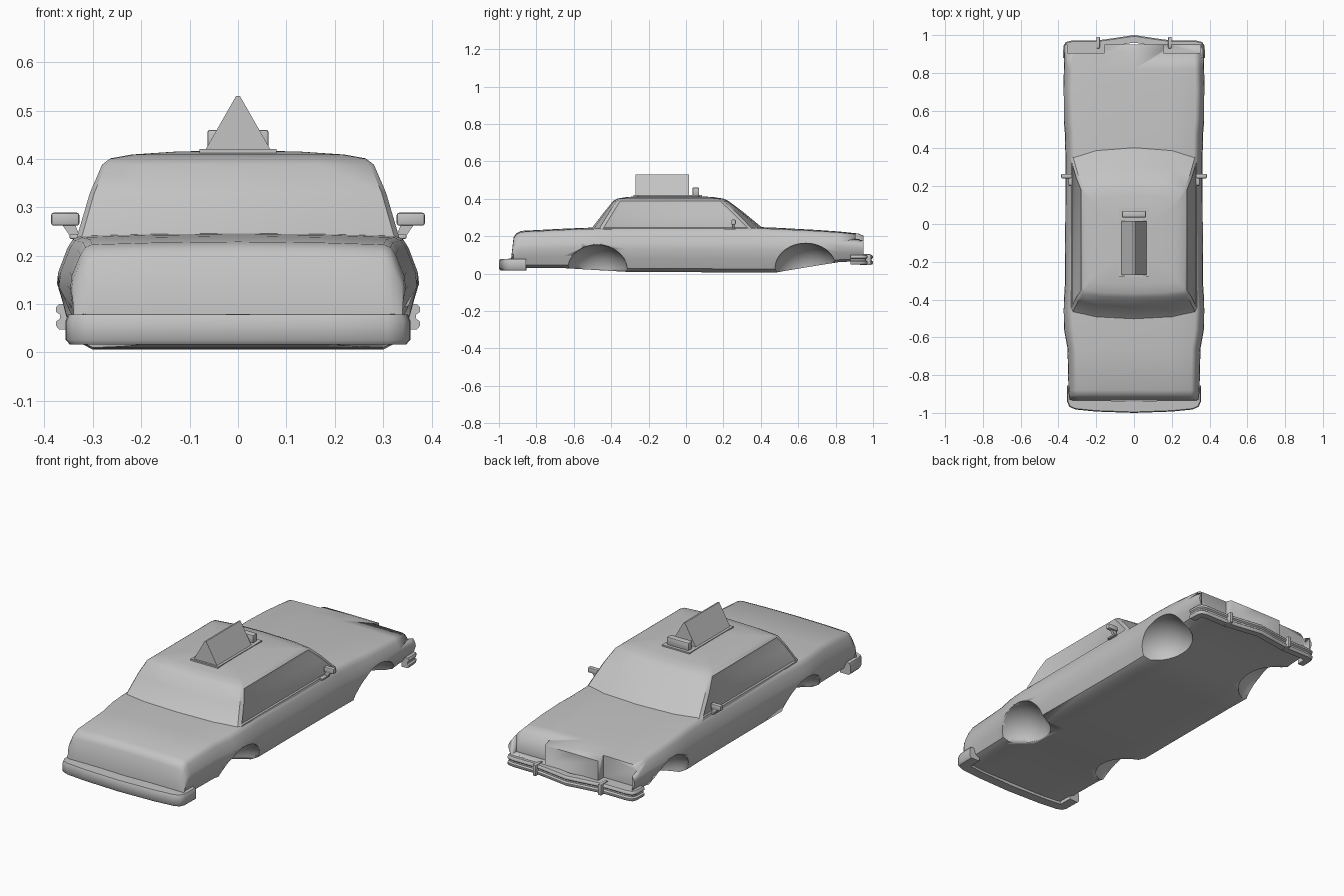
import bpy, bmesh, math
from mathutils import Vector

if "Cube" in bpy.data.objects:
    bpy.data.objects.remove(bpy.data.objects["Cube"])

grey = bpy.data.materials.new("plain_grey")
grey.use_nodes = True
grey.diffuse_color = (0.55, 0.55, 0.55, 1)
grey.node_tree.nodes["Principled BSDF"].inputs["Base Color"].default_value = grey.diffuse_color


def finish(name, bm, angle=40, bevel=0):
    """Turn a bmesh into a shaded object."""
    bmesh.ops.recalc_face_normals(bm, faces=bm.faces)
    if bevel:
        bmesh.ops.bevel(bm, geom=bm.edges[:], offset=bevel, segments=2,
                        affect='EDGES', profile=0.5)
    mesh = bpy.data.meshes.new(name)
    bm.to_mesh(mesh)
    bm.free()
    mesh.materials.append(grey)
    ob = bpy.data.objects.new(name, mesh)
    bpy.context.collection.objects.link(ob)
    bpy.ops.object.select_all(action='DESELECT')
    bpy.context.view_layer.objects.active = ob
    ob.select_set(True)
    bpy.ops.object.shade_smooth_by_angle(angle=math.radians(angle))
    return ob


def loft(rings, caps=True):
    """Bridge closed rings of points; returns the bmesh and its rows of faces."""
    bm = bmesh.new()
    vs = [[bm.verts.new(p) for p in ring] for ring in rings]
    n = len(vs[0])
    rows = [[bm.faces.new((a[i], a[(i + 1) % n], b[(i + 1) % n], b[i])) for i in range(n)]
            for a, b in zip(vs, vs[1:])]
    if caps:
        bm.faces.new(vs[0])
        bm.faces.new(vs[-1])
    return bm, rows


def mirrored(half):
    """Close a half outline whose first and last points lie on the centre line."""
    return half + [(-p[0], *p[1:]) for p in reversed(half[1:-1])]


def box(name, lo, hi, bevel=0):
    bm = bmesh.new()
    bmesh.ops.create_cube(bm, size=1)
    for v in bm.verts:
        v.co = [l + (c + 0.5) * (h - l) for l, h, c in zip(lo, hi, v.co)]
    return finish(name, bm, 40, bevel)


def sweep(name, half_path, profile):
    """Run an (outward, z) profile along a mirrored plan path."""
    path = [Vector(p) for p in half_path]
    path = [Vector((-p.x, p.y)) for p in reversed(path[1:])] + path
    facing = 1 if path[0].y > 0 else -1
    rings = []
    for i, p in enumerate(path):
        t = (path[min(i + 1, len(path) - 1)] - path[max(i - 1, 0)]).normalized()
        normal = Vector((-t.y, t.x)) * facing
        rings.append([(p.x + normal.x * u, p.y + normal.y * u, z) for u, z in profile])
    return finish(name, loft(rings)[0], 45)


# Lower body: sections along the length, as y, half width, top, bottom
stations = [(-.935, .338, .08, .03), (-.922, .342, .19, .03), (-.907, .345, .212, .03),
            (-.88, .347, .225, .03), (-.66, .352, .236, .03), (-.56, .370, .24, .024),
            (-.46, .375, .243, .018), (-.32, .366, .245, .01), (0, .364, .245, .008),
            (.35, .363, .246, .006), (.48, .366, .241, .006), (.56, .373, .237, .02),
            (.7, .375, .23, .043), (.82, .371, .222, .062), (.92, .369, .212, .066),
            (.95, .368, .2, .068)]
section = [(0, 0), (.5, 0), (.82, 0), (.92, .08), (.97, .3), (1, .52), (.99, .66),
           (.94, .88), (.91, .96), (.87, .99), (.5, 1.01), (0, 1.02)]
rings = [[(x * w, y, zb + t * (zt - zb)) for x, t in mirrored(section)]
         for y, w, zt, zb in stations]
body = finish("lower_body", loft(rings)[0])

# Scooped wheel arches and headlight recesses
cutters = []
for side in (-1, 1):
    for y, z, ry, rz in ((-.475, .005, .168, .15), (.64, .02, .168, .143)):
        bm = bmesh.new()
        bmesh.ops.create_uvsphere(bm, u_segments=40, v_segments=24, radius=1)
        for v in bm.verts:
            v.co = (side * .375 + v.co.x * .18, y + v.co.y * ry, z + v.co.z * rz)
        cutters.append(finish("arch_cutter", bm, 60))
    xs = sorted((side * .155, side * .352))
    cutters.append(box("headlight_cutter", (xs[0], .905, .1), (xs[1], 1.05, .3)))
for cutter in cutters:
    cutter.hide_render = True
    mod = body.modifiers.new("cut", 'BOOLEAN')
    mod.operation, mod.solver, mod.object = 'DIFFERENCE', 'EXACT', cutter
bpy.context.view_layer.update()
baked = bpy.data.meshes.new_from_object(body.evaluated_get(bpy.context.evaluated_depsgraph_get()))
body.modifiers.clear()
body.data = baked
for cutter in cutters:
    bpy.data.objects.remove(cutter)


# Cabin: plan outlines stacked upward, as z, half width, front y, rear y, bow
def outline(z, w, front, rear, bow):
    return [(x, y, z) for x, y in mirrored(
        [(0, front), (.6 * w, front - .3 * bow), (w * .97, front - bow),
         (w, front - bow - .02), (w, rear + bow * .7 + .02), (w * .97, rear + bow * .7),
         (.6 * w, rear + bow * .2), (0, rear)])]


levels = [(.225, .336, .43, -.53, .06), (.242, .332, .412, -.505, .06),
          (.33, .306, .305, -.437, .04), (.388, .281, .228, -.39, .025),
          (.401, .264, .2, -.368, .025), (.409, .22, .15, -.32, .025),
          (.415, .13, .06, -.25, .02), (.417, .05, .0, -.2, .01)]
bm, rows = loft([outline(*level) for level in levels])
for i in (3, 10):
    bmesh.ops.recalc_face_normals(bm, faces=bm.faces)
    bmesh.ops.inset_region(bm, faces=[rows[1][i], rows[2][i]], thickness=.014, depth=-.005)
finish("cabin", bm, 30)

# Bumpers
sweep("rear_bumper", [(0, -1), (.2, -.993), (.31, -.982), (.342, -.968), (.354, -.94), (.356, -.855)],
      [(-.06, .017), (-.008, .017), (0, .026), (0, .066), (-.005, .078), (-.06, .08)])
sweep("front_bumper", [(0, 1), (.1, .985), (.2, .971), (.33, .971), (.362, .963), (.374, .94), (.376, .88)],
      [(-.04, .048), (-.006, .048), (0, .055), (0, .064), (-.008, .07), (-.008, .078),
       (0, .084), (0, .093), (-.006, .1), (-.04, .1)])
for side, label in ((-1, "right"), (1, "left")):
    x = side * .19
    box(label + "_bumper_guard", (x - .009, .93, .046), (x + .009, .99, .104), .004)

# Door mirrors: foot, slanted arm and head
for side, label in ((-1, "right"), (1, "left")):
    def span(a, b):
        return sorted((side * a, side * b))
    a, b = span(.318, .348)
    box(label + "_mirror_foot", (a, .205, .235), (b, .265, .244), .002)
    arm = [[(side * (x + dx), y, z) for dx, y in ((-h, .246), (h, .246), (h, .26), (-h, .26))]
           for x, z, h in ((.337, .24, .01), (.352, .268, .014))]
    finish(label + "_mirror_arm", loft(arm)[0])
    a, b = span(.328, .386)
    box(label + "_mirror_head", (a, .242, .262), (b, .266, .289), .005)

# Roof sign: base plate, wedge and light box
box("sign_base", (-.08, -.28, .405), (.08, .085, .42))
wedge = [[(-.068, y, .418), (.068, y, .418), (.004, y, .53), (-.004, y, .53)] for y in (-.27, .015)]
finish("roof_sign", loft(wedge)[0], 30)
box("sign_light", (-.063, .035, .418), (.063, .07, .46), .005)
